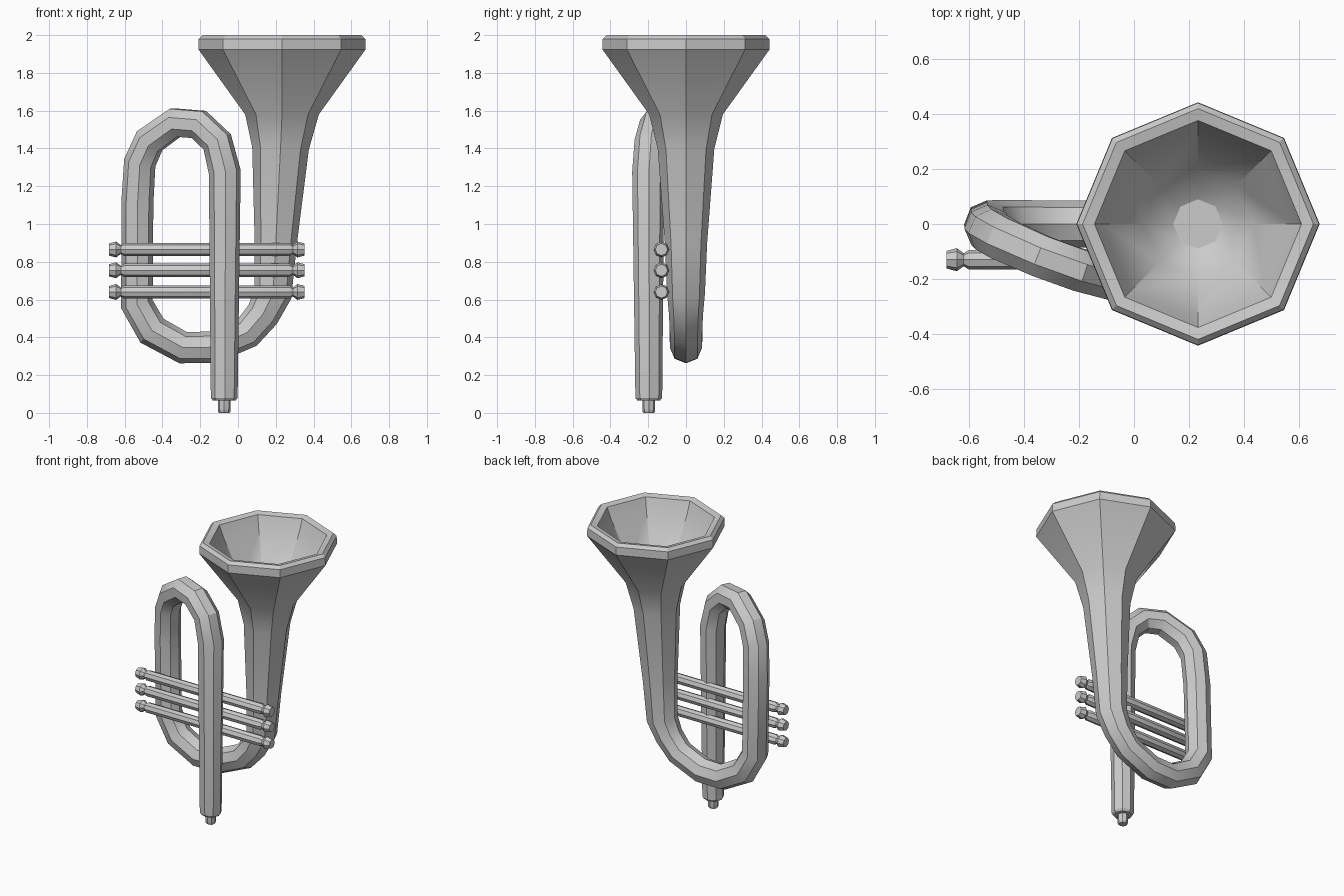
import bpy, bmesh, math
from mathutils import Vector

if "Cube" in bpy.data.objects:
    bpy.data.objects.remove(bpy.data.objects["Cube"])

SIDES = 8


def sweep(name, path, lead=()):
    """Octagonal skin along (x, y, z, r) points; lead = level rings placed before the path."""
    pts = [Vector(p[:3]) for p in path]
    bm = bmesh.new()
    rings = []

    def ring(c, r, u, v):
        rings.append([bm.verts.new(c + r * (math.cos(a) * u + math.sin(a) * v))
                      for a in (2 * math.pi * i / SIDES for i in range(SIDES))])

    for x, y, z, r in lead:
        ring(Vector((x, y, z)), r, Vector((0, 1, 0)), Vector((0, 0, -1)).cross(Vector((0, 1, 0))))
    u, last = Vector((0, 1, 0)), None
    for i, p in enumerate(pts):
        before = (p - pts[i - 1]).normalized() if i else Vector()
        after = (pts[i + 1] - p).normalized() if i < len(pts) - 1 else Vector()
        t = (before + after).normalized()
        if last:
            u = last.rotation_difference(t) @ u
        u = (u - t * u.dot(t)).normalized()
        ring(p, path[i][3], u, t.cross(u))
        last = t
    for a, b in zip(rings, rings[1:]):
        for i in range(SIDES):
            j = (i + 1) % SIDES
            bm.faces.new((a[i], a[j], b[j], b[i]))
    bm.faces.new(rings[0])
    bm.faces.new(rings[-1])
    bmesh.ops.recalc_face_normals(bm, faces=bm.faces)
    mesh = bpy.data.meshes.new(name)
    bm.to_mesh(mesh)
    bm.free()
    ob = bpy.data.objects.new(name, mesh)
    bpy.context.collection.objects.link(ob)
    bpy.ops.object.select_all(action='DESELECT')
    ob.select_set(True)
    bpy.context.view_layer.objects.active = ob
    bpy.ops.object.shade_smooth_by_angle(angle=math.radians(30))
    return ob


# bell: inner bowl, rolled rim, outer flare (radius, height)
bell = [(.09, 1.58), (.20, 1.65), (.345, 1.91), (.377, 1.99), (.42, 2.0),
        (.441, 1.98), (.443, 1.925), (.195, 1.58)]

# tube: down from the bell, round the bottom bend, up, over the top, down to the mouth end
tube = [
    (.225, 0, 1.40, .15), (.20, 0, .90, .112), (.185, 0, .63, .10),
    (.13, 0, .52, .09), (.048, 0, .425, .086), (-.13, 0, .348, .085),
    (-.29, 0, .345, .085), (-.455, 0, .435, .088), (-.535, 0, .575, .086),
    (-.533, -.015, 1.11, .085), (-.52, -.03, 1.325, .085), (-.468, -.06, 1.44, .085),
    (-.332, -.12, 1.537, .083), (-.207, -.165, 1.527, .083), (-.11, -.19, 1.435, .083),
    (-.07, -.20, 1.275, .085), (-.073, -.197, .08, .071), (-.073, -.197, .065, .06),
]
sweep("horn_body", tube, [(.233, 0, z, r) for r, z in bell])

# mouthpiece nub
sweep("mouthpiece", [(-.073, -.197, z, r) for z, r in
                     ((.09, .034), (.02, .034), (.005, .032), (0, .028))])

# three valve rods with flared knobs, symmetric about their middle
half = [(.518, .032), (.48, .042), (.455, .024), (.437, .035)]
profile = [(-d, r) for d, r in half] + [(d, r) for d, r in reversed(half)]
for n, z in enumerate((.865, .755, .64)):
    sweep(f"valve_rod_{n + 1}", [(-.165 + d, -.13, z, r) for d, r in profile])
